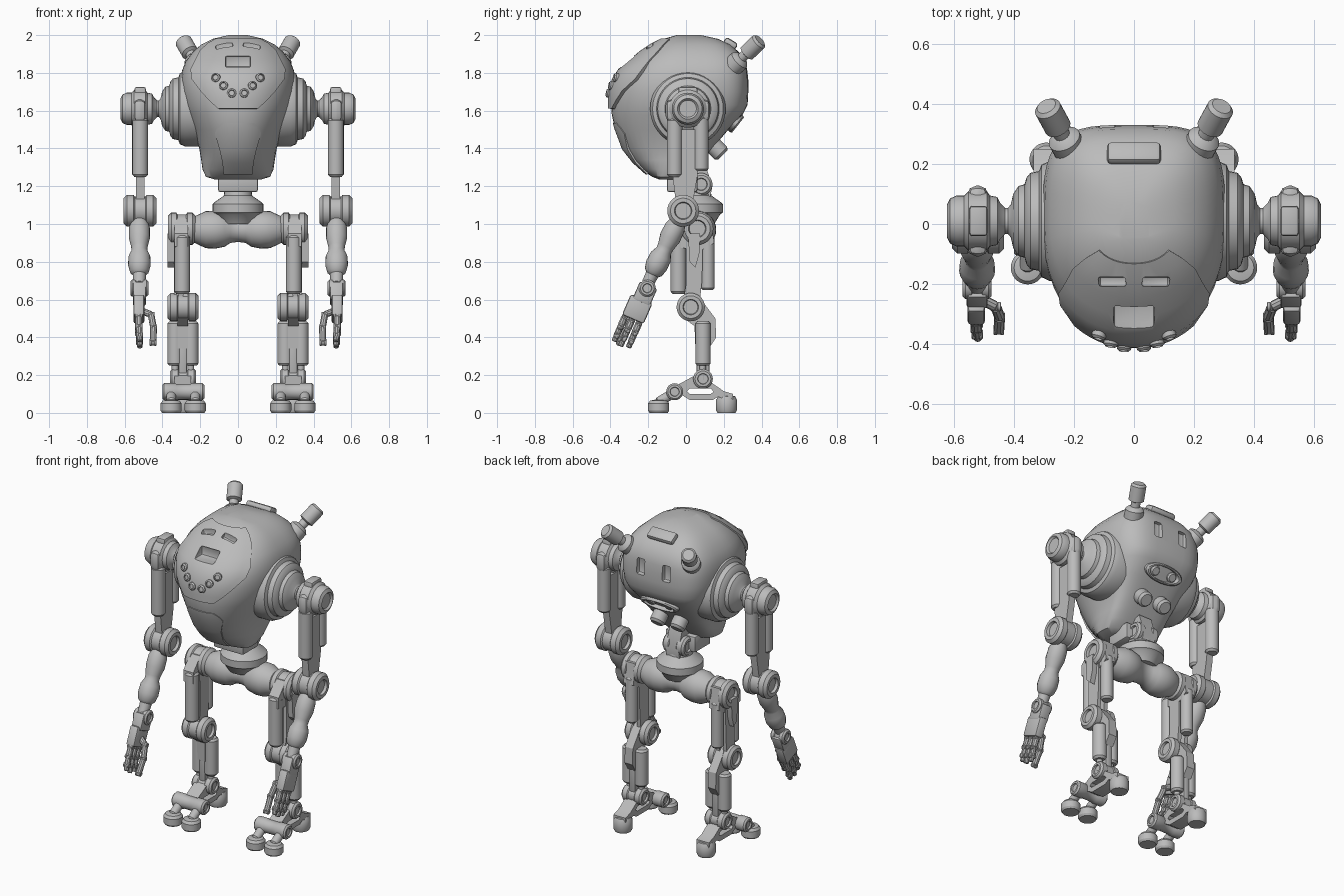
import bpy, bmesh, math
from mathutils import Vector, Matrix, Euler

cube = bpy.data.objects.get("Cube")
if cube:
    bpy.data.objects.remove(cube)

grey = bpy.data.materials.new("plain_grey")
grey.use_nodes = True
grey.diffuse_color = (0.5, 0.5, 0.5, 1)
grey.node_tree.nodes["Principled BSDF"].inputs["Base Color"].default_value = (0.5, 0.5, 0.5, 1)
made = []


def finish(name, bm):
    bmesh.ops.recalc_face_normals(bm, faces=bm.faces)
    me = bpy.data.meshes.new(name)
    bm.to_mesh(me)
    bm.free()
    me.materials.append(grey)
    ob = bpy.data.objects.new(name, me)
    bpy.context.collection.objects.link(ob)
    made.append(ob)
    return ob


def skin(name, rings):
    """Closed surface through a stack of equal rings of points."""
    bm = bmesh.new()
    rows = [[bm.verts.new(p) for p in ring] for ring in rings]
    n = len(rows[0])
    for a, b in zip(rows, rows[1:]):
        for i in range(n):
            bm.faces.new((a[i], a[(i + 1) % n], b[(i + 1) % n], b[i]))
    bm.faces.new(rows[0][::-1])
    bm.faces.new(rows[-1])
    return finish(name, bm)


def lathe(name, profile, origin, axis, seg=28, stretch=1):
    """Profile of (radius, height) turned around an axis."""
    q = Vector(axis).to_track_quat("Z", "Y")
    turn = [math.tau * i / seg for i in range(seg)]
    return skin(name, [[Vector(origin) + q @ Vector((r * stretch * math.cos(t), r * math.sin(t), h))
                        for t in turn] for r, h in profile])


def rod(name, a, b, r, seg=18):
    d = Vector(b) - Vector(a)
    n = d.length
    return lathe(name, [(r * .75, 0), (r, r * .3), (r, n - r * .3), (r * .75, n)], a, d, seg)


def hub(name, x0, x1, y, z, r):
    """Sideways joint with a ringed, dished cap at both ends."""
    n, e = x1 - x0, r * .2
    return lathe(name, [(r * .5, e), (r * .55, 0), (r * .8, 0), (r, e), (r, n * .3), (r * .9, n * .34),
                        (r * .9, n * .66), (r, n * .7), (r, n - e), (r * .8, n), (r * .55, n), (r * .5, n - e)],
                 (x0, y, z), (1, 0, 0))


def box(name, size, loc, rot=(0, 0, 0), bevel=.01):
    bm = bmesh.new()
    bmesh.ops.create_cube(bm, size=1)
    bmesh.ops.scale(bm, vec=size, verts=bm.verts)
    bmesh.ops.bevel(bm, geom=bm.edges[:], offset=bevel, segments=2, affect="EDGES", profile=.5)
    bm.transform(Matrix.Translation(loc) @ Euler(rot).to_matrix().to_4x4())
    return finish(name, bm)


def side_plate(name, outline, x0, x1):
    """Side profile of (y, z) points given thickness along x."""
    return skin(name, [[(x, y, z) for y, z in outline] for x in (x0, x1)])


def cut(target, cutters):
    for c in cutters:
        mod = target.modifiers.new("cut", "BOOLEAN")
        mod.solver, mod.object = "EXACT", c
        dg = bpy.context.evaluated_depsgraph_get()
        me = bpy.data.meshes.new_from_object(target.evaluated_get(dg))
        target.modifiers.clear()
        target.data = me


# Body shell: height, half width, front, back
SECTIONS = [(1.235, .12, -.14, -.01), (1.25, .17, -.18, .01), (1.29, .188, -.235, .05), (1.34, .195, -.285, .09),
            (1.4, .205, -.33, .14), (1.5, .24, -.375, .225), (1.58, .275, -.393, .3), (1.63, .292, -.395, .326),
            (1.7, .304, -.393, .33), (1.76, .304, -.375, .33), (1.81, .297, -.343, .325), (1.86, .278, -.3, .315),
            (1.91, .24, -.24, .28), (1.95, .195, -.18, .235), (1.98, .135, -.12, .17), (2.0, .05, -.05, .08)]


def section(z):
    for a, b in zip(SECTIONS, SECTIONS[1:]):
        if z <= b[0]:
            t = (z - a[0]) / (b[0] - a[0])
            return [p + (q - p) * t for p, q in zip(a[1:], b[1:])]


def power(v, e):
    return math.copysign(abs(v) ** e, v)


def body_ring(z):
    w, f, b = section(z)
    mid = min(0, b - .12)
    ring = []
    for i in range(48):
        c, s = math.cos(math.tau * i / 48), math.sin(math.tau * i / 48)
        e = .9 if s < 0 else .55
        ring.append((w * power(c, e), mid + (b - mid if s > 0 else mid - f) * power(s, e), z))
    return ring


def front_y(x, z):
    w, f, b = section(z)
    mid = min(0, b - .12)
    return mid - (mid - f) * (1 - min(1, abs(x) / w) ** 2.22) ** .45


def front_plate(name, rows, thick, cols=16):
    """Raised panel that follows the front; rows of (height, half width)."""
    bm = bmesh.new()
    for lift in (1, -1.5):
        grid = []
        for k, (z, w) in enumerate(rows):
            t = thick * lift * (1 if k < len(rows) * .5 else .4)
            line = []
            for i in range(cols + 1):
                x = w * (2 * i / cols - 1)
                p = Vector((x, front_y(x, z), z))
                line.append(bm.verts.new(p + t * (p - Vector((0, 0, 1.6))).normalized()))
            grid.append(line)
        for a, b in zip(grid, grid[1:]):
            for i in range(cols):
                bm.faces.new((a[i], a[i + 1], b[i + 1], b[i]))
    bmesh.ops.bridge_loops(bm, edges=[e for e in bm.edges if e.is_boundary])
    return finish(name, bm)


body = skin("body_shell", [body_ring(s[0]) for s in SECTIONS])
visor = front_plate("face_plate", [(1.61, .1), (1.65, .145), (1.7, .19), (1.76, .235), (1.81, .24), (1.86, .225),
                                   (1.91, .2), (1.95, .16), (1.975, .115)], .019)
front_plate("chest_panel", [(1.27, .075), (1.33, .08), (1.4, .095), (1.48, .122), (1.51, .112), (1.535, .085)], .01)

# Recesses: face window, eye slits and rear vents
window = box("window_cutter", (.135, .12, .06), (0, -.325, 1.86))
eyes = [box("eye_cutter", (.092, .032, .08), (s * .077, -.192, 1.962), (0, s * .2, 0), .008) for s in (-1, 1)]
vents = [box("vent_cutter", (.055, .06, .1), (s * .09, .33, 1.77)) for s in (-1, 1)]
cut(visor, [window] + eyes)
cut(body, [window] + eyes + vents)
for c in [window] + eyes + vents:
    made.remove(c)
    bpy.data.objects.remove(c)

# Rear hatch and lens bay
box("rear_hatch", (.18, .075, .04), (0, .235, 1.955), (-.55, 0, 0), .015)
lathe("lens_bay", [(.055, -.04), (.055, .018), (.05, .026), (.044, .026), (.04, .004)],
      (0, .255, 1.54), (0, .78, -.62), 32, 2.4)

# Waist and pelvis
box("waist_block", (.21, .16, .1), (0, -.02, 1.22))
hub("waist_joint", -.075, .075, .08, 1.21, .06)
side_plate("waist_link", [(.02, 1.3), (.1, 1.32), (.14, 1.2), (.12, 1.1), (.03, 1.1)], -.045, .045)
lathe("waist_dome", [(.09, 1.0), (.12, 1.05), (.135, 1.06), (.135, 1.105), (.125, 1.115), (.075, 1.15), (.07, 1.18)],
      (0, .06, 0), (0, 0, 1))
half = [(.065, 0), (.07, .04), (.09, .07), (.1, .12), (.098, .17), (.075, .22), (.06, .25)]
lathe("pelvis_bar", [(r, -h) for r, h in half[:0:-1]] + half, (0, .06, .97), (1, 0, 0))

# Everything from here is built on the left and mirrored
first = len(made)
for x, z in ((.03, 1.685), (.07, 1.725), (.106, 1.767)):
    y = front_y(x, z)
    lathe("face_button", [(.024, 0), (.024, .045), (.016, .052), (.014, .045)], (x, y + .02, z), (x, y, .08), 16)
rod("rear_lens", (.062, .22, 1.57), (.062, .271, 1.527), .03)
rod("rear_nozzle", (.07, .08, 1.48), (.07, .195, 1.365), .047)
lathe("antenna", [(.055, -.03), (.055, .02), (.04, .035), (.027, .04), (.027, .07), (.045, .078), (.045, .17),
                  (.033, .182)], (.225, .27, 1.855), (.06, .11, .105))
lathe("shoulder_rings", [(.2, .2), (.2, .28), (.187, .308), (.166, .316), (.16, .345), (.144, .358), (.122, .364),
                         (.116, .385), (.09, .402), (.055, .41), (.043, .42), (.04, .5)],
      (0, .01, 1.61), (1, 0, 0), 40)

# Arm
lathe("shoulder_joint", [(.045, .43), (.06, .445), (.08, .455), (.085, .48), (.1, .49), (.1, .55),
                         (.085, .565), (.085, .59), (.075, .612), (.055, .622), (.045, .61)], (0, .01, 1.61), (1, 0, 0))
box("shoulder_clevis", (.07, .235, .12), (.52, .01, 1.6), bevel=.03)
box("shoulder_cap", (.06, .1, .06), (.518, .01, 1.695))
rod("upper_arm_front", (.518, -.06, 1.25), (.518, -.06, 1.56), .042)
rod("upper_arm_back", (.518, .08, 1.28), (.518, .08, 1.57), .04)
side_plate("upper_arm_link", [(-.07, 1.5), (.08, 1.5), (.06, 1.25), (.03, 1.08), (-.05, 1.08), (-.07, 1.25)], .495, .54)
hub("elbow", .432, .605, -.015, 1.07, .084)
lathe("forearm", [(.03, .03), (.045, .07), (.055, .1), (.056, .16), (.044, .21), (.042, .235), (.058, .27), (.06, .32),
                  (.05, .36), (.035, .375), (.032, .43)], (.522, -.015, 1.07), (0, -.19, -.39), 20)
tilt = (math.radians(-23.5), 0, 0)
hub("wrist", .475, .57, -.205, .66, .045)
box("wrist_block", (.07, .1, .1), (.522, -.218, .63), tilt)
box("palm", (.058, .125, .12), (.525, -.258, .55), tilt, .012)
down, across = Vector((0, -.4, -.917)), Vector((0, .917, -.4))
for k in (-1, 0, 1):
    root = Vector((.525, -.285, .495)) + across * .041 * k
    a = root + down * .06
    b = a + down * .05 + Vector((-.003, 0, 0))
    tip = b + down * (.045 - .01 * abs(k)) + Vector((-.003, 0, 0))
    for n, (p, q) in enumerate(((root, a), (a, b), (b, tip))):
        rod("finger_segment", p, q, .019 - .002 * n, 10)
        hub("finger_knuckle", p.x - .019, p.x + .019, p.y, p.z, .017)
thumb = [(.51, -.25, .54), (.46, -.275, .52), (.447, -.31, .45), (.45, -.355, .37)]
for p, q in zip(thumb, thumb[1:]):
    rod("thumb_segment", p, q, .018, 10)
    hub("thumb_knuckle", q[0] - .018, q[0] + .018, q[1], q[2], .015)

# Leg
hub("hip", .225, .37, .06, .975, .085)
rod("thigh_front", (.295, -.04, .63), (.295, -.04, .94), .042)
rod("thigh_back", (.3, .115, .65), (.3, .115, .94), .037)
side_plate("thigh_bracket", [(-.07, .88), (-.07, .95), (0, 1.03), (.13, 1.03), (.15, .9), (.08, .86)], .265, .335)
side_plate("thigh_guard", [(.01, .95), (.075, .95), (.07, .84), (.05, .77), (.02, .8)], .335, .372)
for x in (.265, .315):
    side_plate("thigh_link", [(.0, .95), (.09, .95), (.085, .7), (.07, .56), (-.02, .56), (.0, .68)], x, x + .025)
hub("knee", .21, .372, .025, .56, .075)
side_plate("shin_bracket", [(-.03, .56), (.02, .62), (.08, .6), (.155, .5), (.16, .4), (.12, .34), (.05, .34),
                            (.045, .46), (-.01, .5)], .265, .32)
for x in (.25, .333):
    rod("shin_cylinder", (x, .09, .25), (x, .09, .485), .041)
    rod("shin_piston", (x, .088, .17), (x, .088, .27), .018)
box("shin_core", (.045, .07, .32), (.2915, .09, .34))
hub("ankle", .222, .36, .09, .18, .052)

# Foot
hub("toe_joint", .178, .4, -.06, .112, .045)
side_plate("foot_frame", [(-.07, .085), (-.05, .145), (.05, .2), (.12, .17), (.2, .115), (.25, .1), (.25, .06),
                          (.17, .085), (.13, .13), (.02, .13), (-.01, .1)], .25, .335)
side_plate("foot_bridge", [(-.03, .1), (0, .12), (.02, .1), (.13, .1), (.16, .12), (.18, .09), (.14, .068),
                           (.02, .068)], .25, .335)
foot_pad = [(.048, 0), (.056, .012), (.056, .05), (.045, .065), (.02, .07)]
for x in (.226, .354):
    lathe("toe_pad", foot_pad, (x, -.145, 0), (0, 0, 1))
    rod("toe_link", (x, -.05, .115), (x, -.15, .055), .026)
lathe("heel_pad", [(r, h * 1.35) for r, h in foot_pad], (.292, .215, 0), (0, 0, 1))

# Mirror the left parts to the right
for ob in made[first:]:
    me = ob.data.copy()
    me.transform(Matrix.Scale(-1, 4, (1, 0, 0)))
    me.flip_normals()
    twin = bpy.data.objects.new("right_" + ob.name, me)
    bpy.context.collection.objects.link(twin)
    ob.name = "left_" + ob.name
    made.append(twin)

bpy.ops.object.select_all(action="DESELECT")
for ob in made:
    ob.select_set(True)
bpy.context.view_layer.objects.active = body
bpy.ops.object.shade_smooth_by_angle(angle=math.radians(32))
